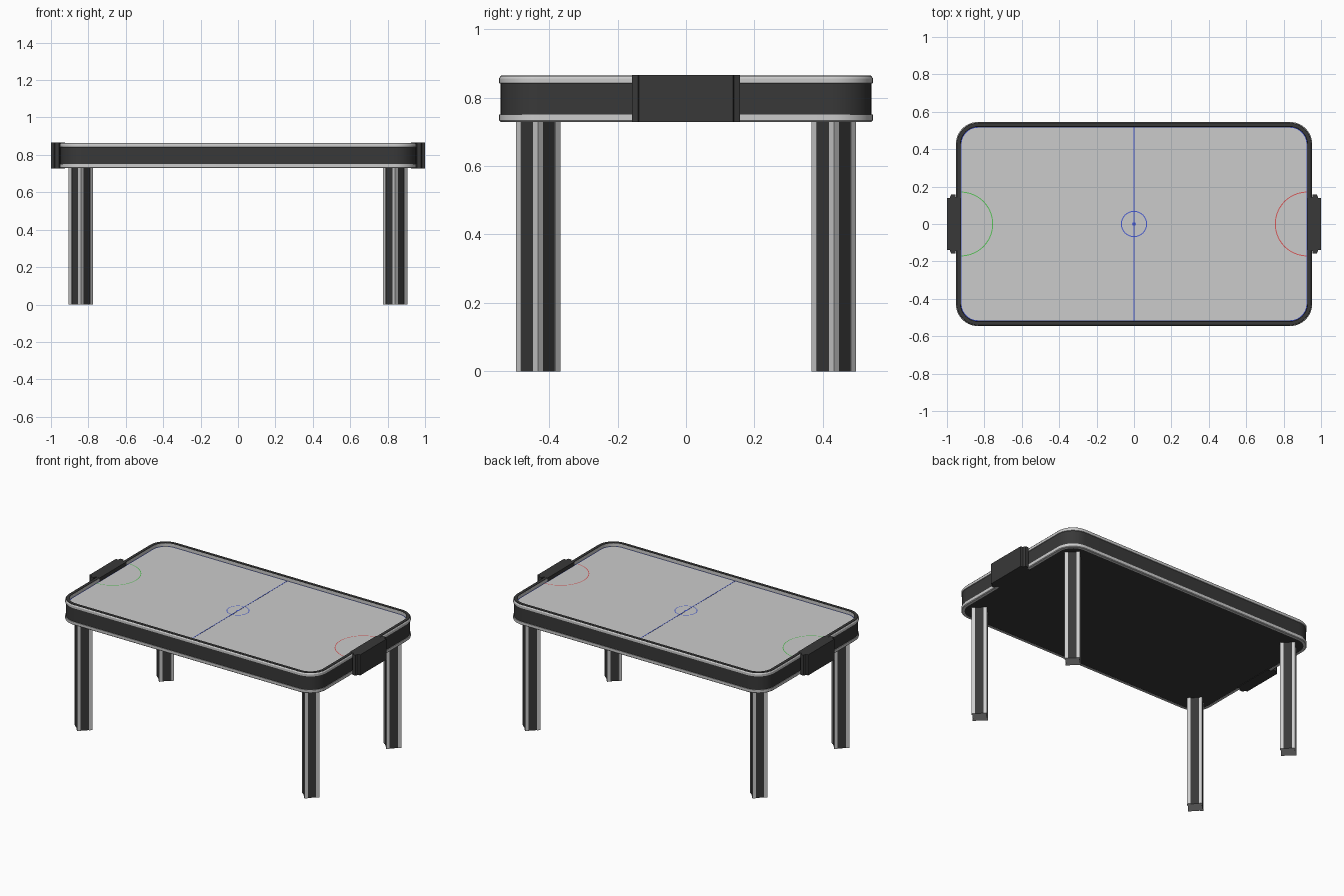
import bpy, bmesh
from math import pi, cos, sin

if "Cube" in bpy.data.objects:
    bpy.data.objects.remove(bpy.data.objects["Cube"])


def material(name, rgb):
    m = bpy.data.materials.new(name)
    m.diffuse_color = (*rgb, 1)
    m.use_nodes = True
    m.node_tree.nodes["Principled BSDF"].inputs["Base Color"].default_value = m.diffuse_color
    return m


DARK = material("dark", (0.04, 0.04, 0.04))
BLUE = material("blue", (0.06, 0.1, 0.65))
RED = material("red", (0.7, 0.1, 0.1))
GREEN = material("green", (0.1, 0.55, 0.1))
GREY = material("grey", (0.8, 0.8, 0.8))


def finish(name, bm, mats=(), smooth=True):
    bmesh.ops.recalc_face_normals(bm, faces=bm.faces)
    me = bpy.data.meshes.new(name)
    bm.to_mesh(me)
    bm.free()
    for m in mats:
        me.materials.append(m)
    ob = bpy.data.objects.new(name, me)
    bpy.context.collection.objects.link(ob)
    if smooth:
        bpy.ops.object.select_all(action='DESELECT')
        ob.select_set(True)
        bpy.context.view_layer.objects.active = ob
        bpy.ops.object.shade_smooth_by_angle(angle=pi / 6)
    return ob


HX, HY, RAD, SEG = 0.953, 0.546, 0.12, 10


def outline(inset):
    """Rounded rectangle of the table, moved inward by inset."""
    r = RAD - inset
    pts = []
    for q, (sx, sy) in enumerate([(1, 1), (-1, 1), (-1, -1), (1, -1)]):
        for k in range(SEG + 1):
            a = (q + k / SEG) * pi / 2
            pts.append((sx * (HX - RAD) + r * cos(a), sy * (HY - RAD) + r * sin(a)))
    return pts


def sweep(name, profile, mats=(), closed=True, caps=()):
    """Carry an (inset, z) profile round the table outline."""
    bm = bmesh.new()
    loops = [[bm.verts.new((x, y, z)) for x, y in outline(i)] for i, z in profile]
    n = len(loops[0])
    pairs = list(zip(loops, loops[1:])) + ([(loops[-1], loops[0])] if closed else [])
    for a, b in pairs:
        for k in range(n):
            bm.faces.new((a[k], a[(k + 1) % n], b[(k + 1) % n], b[k]))
    for c in caps:
        bm.faces.new(loops[c])
    return finish(name, bm, mats)


def prism(name, pts, z0, z1, mats=(), dark_sides=()):
    bm = bmesh.new()
    lo = [bm.verts.new((x, y, z0)) for x, y in pts]
    hi = [bm.verts.new((x, y, z1)) for x, y in pts]
    n = len(pts)
    bm.faces.new(lo)
    bm.faces.new(hi)
    for k in range(n):
        f = bm.faces.new((lo[k], lo[(k + 1) % n], hi[(k + 1) % n], hi[k]))
        f.material_index = int(k in dark_sides)
    return finish(name, bm, mats, smooth=False)


# Table body, trims, rim and playing surface
sweep("table_body", [(0.004, 0.731), (0.004, 0.846)], [DARK], closed=False, caps=(0,))
sweep("lower_trim", [(0.004, 0.729), (0, 0.733), (0, 0.751), (0.02, 0.751), (0.02, 0.729)])
sweep("upper_trim", [(0, 0.842), (0, 0.856), (0.004, 0.862), (0.027, 0.862), (0.027, 0.836), (0.02, 0.836)])
sweep("rim_top", [(0.004, 0.861), (0.006, 0.8645), (0.025, 0.8645), (0.027, 0.861)], [DARK])
sweep("playing_surface", [(0.022, 0.825), (0.022, 0.84)], closed=False, caps=(0, 1))

# Markings on the playing surface
Z = 0.841
sweep("border_line", [(0.026, Z), (0.031, Z)], [BLUE], closed=False)


def arc_line(name, cx, r, a0, a1, mat, w=0.005, n=48):
    bm = bmesh.new()
    rows = []
    for k in range(n + 1):
        a = a0 + (a1 - a0) * k / n
        rows.append([bm.verts.new((cx + q * cos(a), q * sin(a), Z)) for q in (r - w, r)])
    for p, q in zip(rows, rows[1:]):
        bm.faces.new((p[0], p[1], q[1], q[0]))
    finish(name, bm, [mat], smooth=False)


arc_line("centre_circle", 0, 0.07, 0, 2 * pi, BLUE)
arc_line("centre_spot", 0, 0.01, 0, 2 * pi, BLUE, w=0.009, n=20)
arc_line("left_goal_arc", -0.926, 0.173, -pi / 2, pi / 2, GREEN)
arc_line("right_goal_arc", 0.926, 0.173, pi / 2, 3 * pi / 2, RED)
prism("centre_line", [(-0.0025, -0.52), (0.0025, -0.52), (0.0025, 0.52), (-0.0025, 0.52)],
      Z - 0.002, Z, [BLUE])

# Goal boxes with stepped side ears
half = [(0.924, 0.14), (0.953, 0.143), (0.956, 0.158), (0.978, 0.158), (0.985, 0.14), (1.0, 0.138)]
for side, s in (("left", -1), ("right", 1)):
    pts = [(s * x, y) for x, y in half] + [(s * x, -y) for x, y in reversed(half)]
    prism(side + "_goal_box", pts, 0.728, 0.8655, [DARK])

# Legs: square posts turned 45 degrees, grey corners with recessed dark strips
H, G, D = 0.046, 0.0255, 0.003
section = []
for q in range(4):
    a = q * pi / 2 + pi / 4
    for u, v in ((H, -H), (H, -G), (H - D, -G), (H - D, G), (H, G)):
        section.append((u * cos(a) - v * sin(a), u * sin(a) + v * cos(a)))
for yname, sy in (("front", -1), ("back", 1)):
    for xname, sx in (("left", -1), ("right", 1)):
        leg = prism(f"{yname}_{xname}_leg", section, 0, 0.732, [GREY, DARK], dark_sides=(2, 7, 12, 17))
        leg.location = (sx * 0.84, sy * 0.432, 0)
